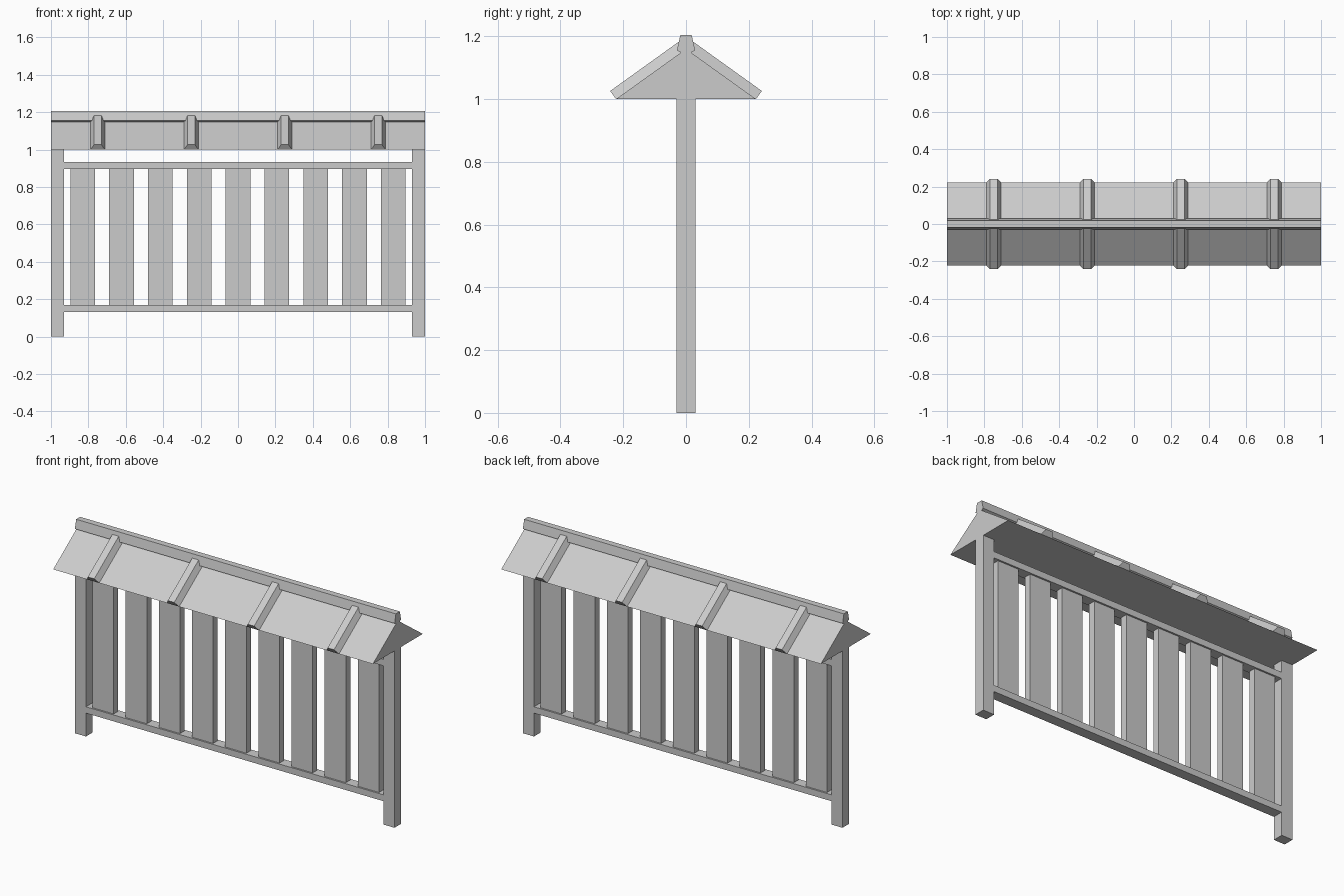
import bpy
import bmesh
from mathutils import Vector

cube = bpy.data.objects.get("Cube")
if cube:
    bpy.data.objects.remove(cube, do_unlink=True)

grey = bpy.data.materials.new("plain grey")
grey.use_nodes = True
colour = (0.6, 0.6, 0.6, 1)
grey.diffuse_color = colour
grey.node_tree.nodes["Principled BSDF"].inputs["Base Color"].default_value = colour


def loft(name, start, end):
    """Closed solid between two matching outlines."""
    bm = bmesh.new()
    a = [bm.verts.new(p) for p in start]
    b = [bm.verts.new(p) for p in end]
    bm.faces.new(a)
    bm.faces.new(b[::-1])
    for i in range(len(a)):
        j = (i + 1) % len(a)
        bm.faces.new((a[i], b[i], b[j], a[j]))
    bmesh.ops.recalc_face_normals(bm, faces=bm.faces)
    mesh = bpy.data.meshes.new(name)
    bm.to_mesh(mesh)
    bm.free()
    mesh.materials.append(grey)
    obj = bpy.data.objects.new(name, mesh)
    bpy.context.collection.objects.link(obj)
    return obj


def box(name, x0, x1, depth, z0, z1):
    corners = [(x0, z0), (x1, z0), (x1, z1), (x0, z1)]
    return loft(name, [(x, -depth, z) for x, z in corners],
                [(x, depth, z) for x, z in corners])


def beam(name, profile):
    """Side profile (y, z) run along the full length of the wall."""
    return loft(name, [(-1, y, z) for y, z in profile],
                [(1, y, z) for y, z in profile])


# Frame: end posts and rails
POST = 0.07
box("right_post", -1, -1 + POST, 0.03, 0, 1)
box("left_post", 1 - POST, 1, 0.03, 0, 1)
box("bottom_rail", -1 + POST, 1 - POST, 0.03, 0.132, 0.168)
box("top_rail", -1 + POST, 1 - POST, 0.03, 0.897, 0.933)

# Upright slats
for i in range(9):
    x = (i - 4) * 0.2075
    box(f"slat_{i + 1}", x - 0.066, x + 0.066, 0.02, 0.168, 0.897)

# Pitched roof and ridge cap
EAVE, APEX = 0.223, 1.16
beam("roof", [(-EAVE, 1), (EAVE, 1), (0, APEX)])
beam("ridge_cap", [(-0.018, 1.205), (-0.029, 1.155), (-0.015, 1.148),
                   (0.015, 1.148), (0.029, 1.155), (0.018, 1.205)])

# Tapered ribs on both slopes, standing square to the roof surface
for side, label in ((-1, "front"), (1, "back")):
    low = Vector((0, side * EAVE, 1))
    high = Vector((0, side * 0.012, APEX - 0.012 * (APEX - 1) / EAVE))
    normal = Vector((0, side * (APEX - 1), EAVE)).normalized() * 0.032
    for i in range(4):
        x = -0.75 + i * 0.5

        def section(p):
            return [p + Vector((x - 0.038, 0, 0)), p + Vector((x + 0.038, 0, 0)),
                    p + normal + Vector((x + 0.02, 0, 0)),
                    p + normal + Vector((x - 0.02, 0, 0))]

        # The upper end is plumb-cut inside the ridge cap
        top = section(high)
        for v in top[2:]:
            v.y, v.z = side * 0.016, v.z + (abs(v.y) - 0.016) * (APEX - 1) / EAVE
        loft(f"{label}_roof_rib_{i + 1}", section(low), top)
